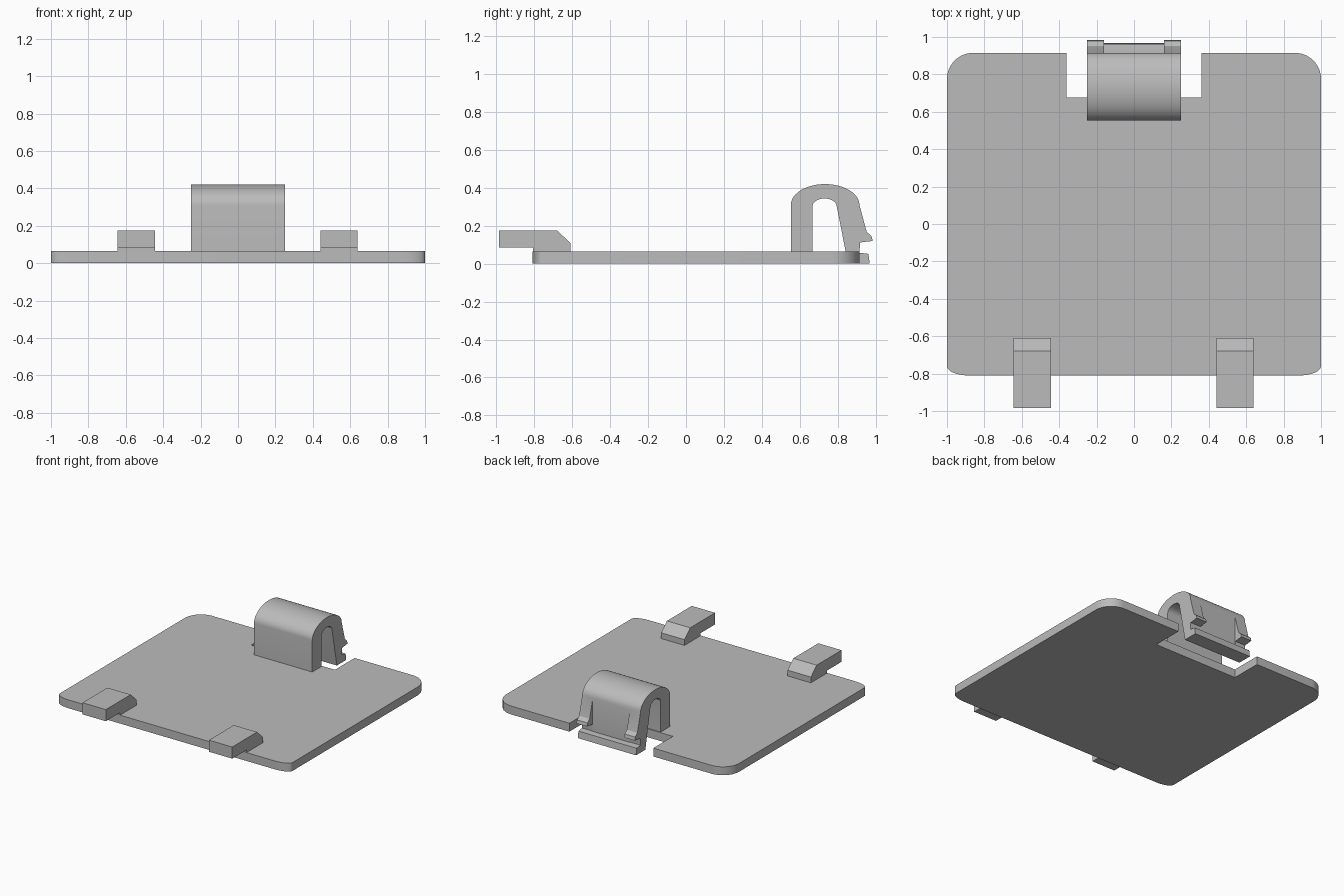
import bpy, bmesh
from math import sin, cos, pi, radians
from mathutils import Vector

cube = bpy.data.objects.get("Cube")
if cube:
    bpy.data.objects.remove(cube, do_unlink=True)

grey = bpy.data.materials.new("plain grey")
grey.use_nodes = True
colour = (0.5, 0.5, 0.5, 1)
grey.diffuse_color = colour
grey.node_tree.nodes["Principled BSDF"].inputs["Base Color"].default_value = colour


def prism(name, points, direction):
    """Extrude a closed outline of 3D points along a direction."""
    bm = bmesh.new()
    face = bm.faces.new([bm.verts.new(p) for p in points])
    top = bmesh.ops.extrude_face_region(bm, geom=[face])
    moved = [v for v in top["geom"] if isinstance(v, bmesh.types.BMVert)]
    bmesh.ops.translate(bm, verts=moved, vec=Vector(direction))
    bmesh.ops.recalc_face_normals(bm, faces=bm.faces)
    mesh = bpy.data.meshes.new(name)
    bm.to_mesh(mesh)
    bm.free()
    mesh.materials.append(grey)
    obj = bpy.data.objects.new(name, mesh)
    bpy.context.collection.objects.link(obj)
    return obj


def side_prism(name, profile, x0, x1):
    """Extrude a (y, z) profile from x0 to x1."""
    return prism(name, [(x0, y, z) for y, z in profile], (x1 - x0, 0, 0))


def arc(cx, cy, rx, ry, a0, a1, n):
    steps = [radians(a0 + (a1 - a0) * i / n) for i in range(n + 1)]
    return [(cx + rx * cos(a), cy + ry * sin(a)) for a in steps]


def smooth(obj):
    bpy.ops.object.select_all(action="DESELECT")
    obj.select_set(True)
    bpy.context.view_layer.objects.active = obj
    bpy.ops.object.shade_smooth_by_angle(angle=radians(30))


# Cover plate: rounded corners and a notch in the back edge
half = arc(0.88, -0.76, 0.12, 0.05, -90, 0, 10)
half += arc(0.86, 0.775, 0.14, 0.14, 0, 90, 10)
half += [(0.36, 0.915), (0.36, 0.675)]
outline = half + [(-x, y) for x, y in reversed(half)]
plate = prism("cover_plate", [(x, y, 0) for x, y in outline], (0, 0, 0.065))
smooth(plate)

# Front hooks that reach past the plate
hook = [(-0.985, 0.085), (-0.985, 0.175), (-0.68, 0.175), (-0.61, 0.11),
        (-0.61, 0.064), (-0.808, 0.064), (-0.808, 0.085)]
for side, x in (("right", -0.545), ("left", 0.54)):
    side_prism(side + "_front_hook", hook, x - 0.1, x + 0.1)

# Spring clip: arched strip with a catch and a finger lip
clip_profile = [(0.553, 0.06)]
clip_profile += arc(0.734, 0.31, 0.181, 0.11, 180, 0, 24)
clip_profile += [(0.953, 0.168), (0.979, 0.145), (0.985, 0.12), (0.918, 0.112),
                 (0.915, 0.058), (0.962, 0.052), (0.969, 0), (0.855, 0)]
clip_profile += arc(0.731, 0.302, 0.064, 0.042, 0, 180, 16)
clip_profile += [(0.667, 0.06)]
clip = side_prism("spring_clip", clip_profile, -0.25, 0.25)

# Pocket between the two catches
pocket = side_prism("pocket_cutter", [(0.915, 0.056), (1.1, 0.056), (1.1, 0.35),
                                      (0.915, 0.35)], -0.16, 0.16)
pocket.hide_render = True
cut = clip.modifiers.new("pocket", "BOOLEAN")
cut.operation = "DIFFERENCE"
cut.solver = "EXACT"
cut.object = pocket
bpy.context.view_layer.objects.active = clip
bpy.ops.object.modifier_apply(modifier=cut.name)
bpy.data.objects.remove(pocket, do_unlink=True)
smooth(clip)
